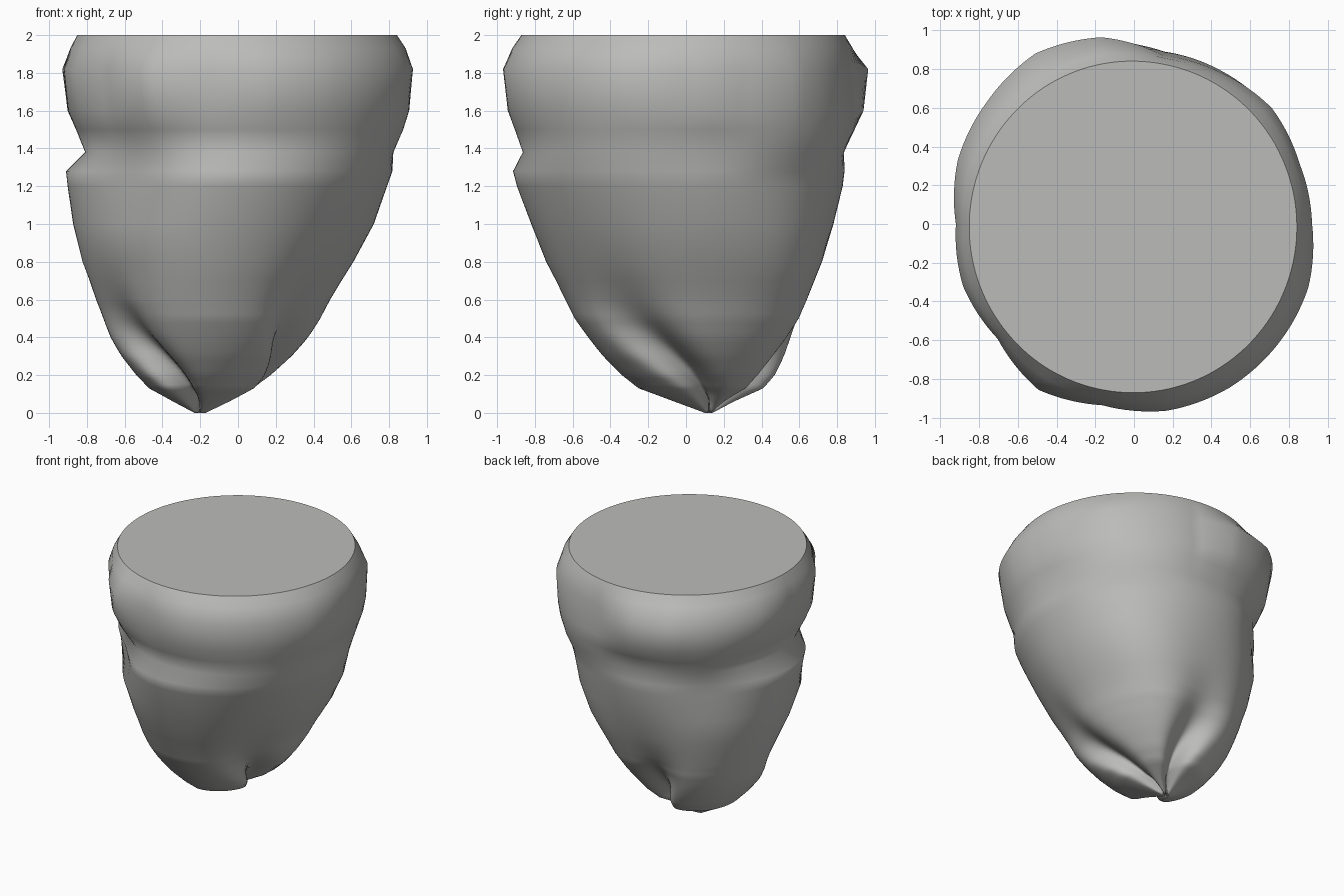
import bpy
import bmesh
from math import sin, cos, exp, radians

default_cube = bpy.data.objects.get("Cube")
if default_cube:
    bpy.data.objects.remove(default_cube, do_unlink=True)

SEGMENTS = 144

# Ring profile: height, then the right, left, front and back extents
RINGS = [
    (0.0, -0.23, -0.17, 0.1, 0.14),
    (0.06, -0.34, -0.04, -0.06, 0.25),
    (0.13, -0.46, 0.1, -0.24, 0.4),
    (0.2, -0.52, 0.18, -0.32, 0.46),
    (0.3, -0.59, 0.27, -0.41, 0.52),
    (0.4, -0.65, 0.35, -0.49, 0.58),
    (0.5, -0.7, 0.42, -0.57, 0.64),
    (0.6, -0.75, 0.48, -0.63, 0.68),
    (0.8, -0.83, 0.61, -0.74, 0.75),
    (1.0, -0.88, 0.72, -0.82, 0.8),
    (1.2, -0.91, 0.79, -0.9, 0.84),
    (1.28, -0.92, 0.82, -0.92, 0.85),
    (1.38, -0.82, 0.83, -0.86, 0.86),
    (1.5, -0.85, 0.87, -0.89, 0.9),
    (1.6, -0.88, 0.89, -0.92, 0.93),
    (1.82, -0.93, 0.92, -0.97, 0.97),
    (1.93, -0.88, 0.88, -0.91, 0.87),
    (2.0, -0.85, 0.84, -0.87, 0.84),
]

# Uneven outline of the swollen collar, one radius per equal angle step
COLLAR = [.92, .91, .93, .9, .88, .98, 1.02, .99, .97,
          .92, .94, .92, .99, .95, .98, .98, .97, .96]

# Folds between the three lobes: direction above, and swirl at the tip
FOLDS = [(-36, 44), (92, -28), (206, 44)]

# Dents and swellings (negative): angle, width, height, spread, depth
DENTS = [
    (10, 18, 1.42, 0.1, 0.03),
    (95, 18, 1.42, 0.1, 0.04),
    (175, 18, 1.42, 0.1, 0.02),
    (225, 26, 1.24, 0.14, 0.14),
    (222, 22, 0.85, 0.25, 0.05),
    (135, 20, 1.24, 0.12, 0.05),
    (135, 18, 1.45, 0.1, -0.04),
    (45, 25, 1.42, 0.09, -0.03),
    (45, 25, 0.75, 0.35, -0.07),
    (315, 25, 1.42, 0.09, -0.03),
]


def bump(angle, centre, width):
    """Bell curve around a direction in degrees."""
    offset = (angle - centre + 180) % 360 - 180
    return exp(-(offset / width) ** 2)


def refine(rings, limit):
    """Add a halfway ring between neighbours below a height."""
    result = [rings[0]]
    for low, high in zip(rings, rings[1:]):
        if high[0] <= limit:
            result.append(tuple((a + b) / 2 for a, b in zip(low, high)))
        result.append(high)
    return result


def collar_radius(angle):
    step = 360 / len(COLLAR)
    index = int(angle / step) % len(COLLAR)
    blend = angle / step - int(angle / step)
    following = COLLAR[(index + 1) % len(COLLAR)]
    return COLLAR[index] * (1 - blend) + following * blend


def ring_point(ring, angle):
    z, left, right, front, back = ring
    a = radians(angle)
    cx, cy = (left + right) / 2, (front + back) / 2
    rx, ry = (right - left) / 2, (back - front) / 2

    # Folds are deep and tight at the tip, shallow and wide above
    turn = exp(-(z / 0.32) ** 2)
    depth = 0.48 * exp(-(z / 0.4) ** 2) + 0.05 * exp(-(z / 1.1) ** 4)
    width = 11 + 14 * min(z, 1)
    fold = sum(bump(angle, start + swirl * turn, width) for start, swirl in FOLDS)
    scale = 1 - depth * fold

    # Lobes swell a little beside the folds
    scale += 0.06 * exp(-((z - 0.3) / 0.25) ** 2) * max(1 - fold, 0) ** 2

    for centre, spread, height, reach, amount in DENTS:
        level = exp(-((z - height) / reach) ** 2)
        scale -= amount * level * bump(angle, centre, spread)

    x, y = cx + rx * cos(a) * scale, cy + ry * sin(a) * scale

    # Blend into the uneven collar outline
    weight = exp(-((z - 1.8) / (0.1 if z > 1.8 else 0.24)) ** 2)
    radius = collar_radius(angle)
    x += (radius * cos(a) - x) * weight
    y += (radius * sin(a) - y) * weight

    # Notches lift the folds off the ground at the tip
    return x, y, z + 0.07 * fold * exp(-(z / 0.09) ** 2)


def make_object(name, bm, material, smooth):
    bmesh.ops.recalc_face_normals(bm, faces=bm.faces[:])
    mesh = bpy.data.meshes.new(name)
    for face in bm.faces:
        face.smooth = smooth
    bm.to_mesh(mesh)
    bm.free()
    mesh.materials.append(material)
    obj = bpy.data.objects.new(name, mesh)
    bpy.context.collection.objects.link(obj)
    return obj


# Plain grey material
grey = bpy.data.materials.new("warm grey")
grey.use_nodes = True
colour = (0.5, 0.5, 0.49, 1)
grey.diffuse_color = colour
grey.node_tree.nodes["Principled BSDF"].inputs["Base Color"].default_value = colour

# Lofted body with folded tip
angles = [360 * i / SEGMENTS for i in range(SEGMENTS)]
bm = bmesh.new()
loops = [[bm.verts.new(ring_point(ring, a)) for a in angles]
         for ring in refine(refine(RINGS, 0.8), 0.6)]
for lower, upper in zip(loops, loops[1:]):
    for i in range(SEGMENTS):
        j = (i + 1) % SEGMENTS
        bm.faces.new((lower[i], lower[j], upper[j], upper[i]))
bm.faces.new(loops[0][::-1])
make_object("folded_body", bm, grey, True)

# Flat lid closing the top
bm = bmesh.new()
bm.faces.new([bm.verts.new(ring_point(RINGS[-1], a)) for a in angles])
lid = make_object("flat_lid", bm, grey, False)
if lid.data.polygons[0].normal.z < 0:
    lid.data.flip_normals()
